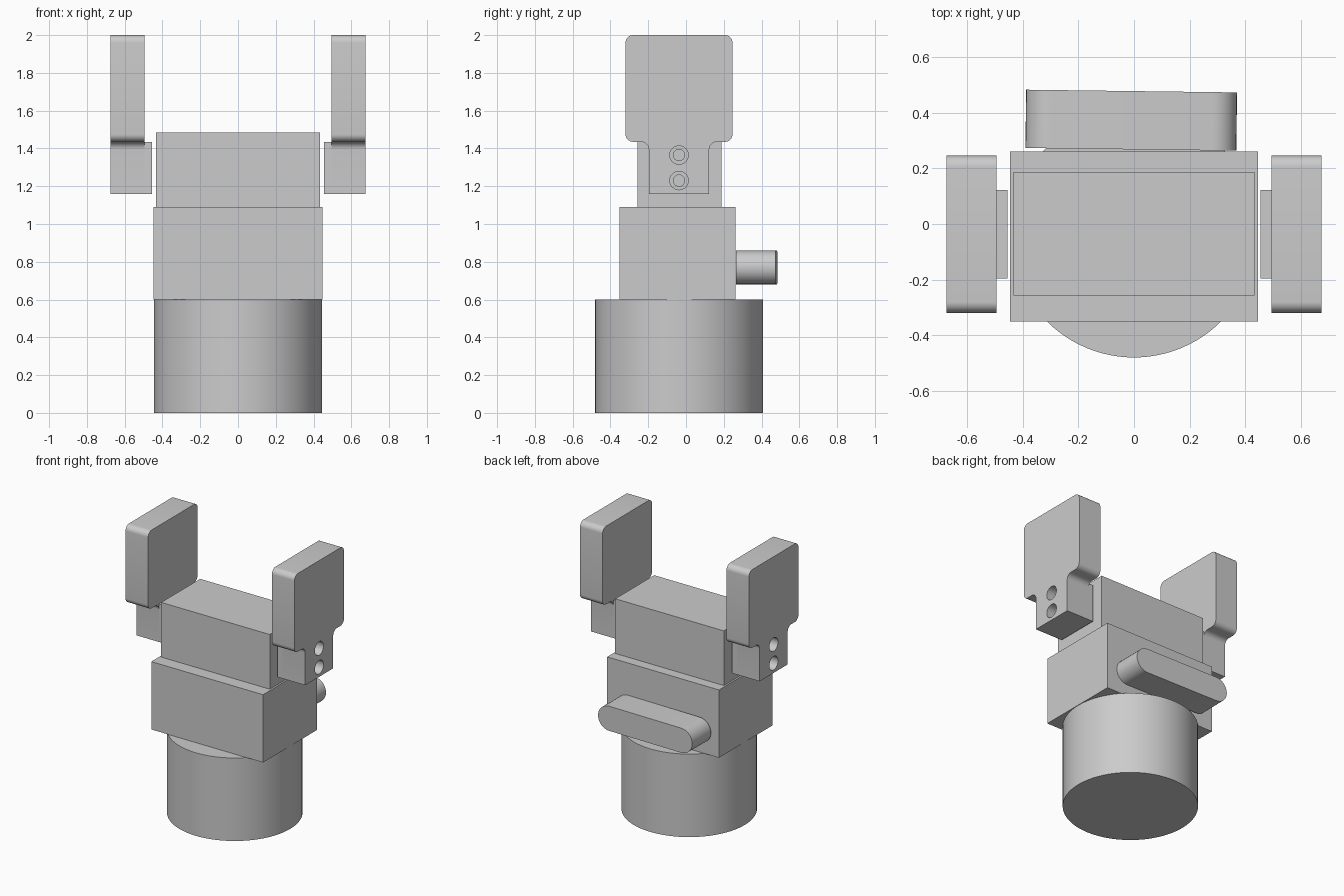
import bpy, bmesh
from math import radians, cos, sin, pi
from mathutils import Vector, Matrix

cube = bpy.data.objects.get("Cube")
if cube:
    bpy.data.objects.remove(cube, do_unlink=True)

grey = bpy.data.materials.new("plain_grey")
grey.use_nodes = True
colour = (0.6, 0.6, 0.6, 1)
grey.diffuse_color = colour
grey.node_tree.nodes["Principled BSDF"].inputs["Base Color"].default_value = colour

MID_Y = -0.037  # shared axis of the base and fingers


def finish(name, bm):
    """Turn a bmesh into a named, coloured object."""
    bmesh.ops.recalc_face_normals(bm, faces=bm.faces)
    mesh = bpy.data.meshes.new(name)
    bm.to_mesh(mesh)
    bm.free()
    mesh.materials.append(grey)
    obj = bpy.data.objects.new(name, mesh)
    bpy.context.collection.objects.link(obj)
    return obj


def select(obj):
    bpy.ops.object.select_all(action='DESELECT')
    obj.select_set(True)
    bpy.context.view_layer.objects.active = obj


def smooth(obj):
    select(obj)
    bpy.ops.object.shade_smooth_by_angle(angle=radians(30))


def box(name, low, high):
    bm = bmesh.new()
    low, high = Vector(low), Vector(high)
    bmesh.ops.create_cube(bm, size=1)
    bmesh.ops.scale(bm, vec=high - low, verts=bm.verts)
    bmesh.ops.translate(bm, vec=(low + high) / 2, verts=bm.verts)
    return finish(name, bm)


def cylinder(name, centre, radius, depth, along_x=False, sides=64):
    bm = bmesh.new()
    bmesh.ops.create_cone(bm, cap_ends=True, segments=sides, radius1=radius,
                          radius2=radius, depth=depth)
    if along_x:
        bmesh.ops.rotate(bm, matrix=Matrix.Rotation(pi / 2, 3, 'Y'), verts=bm.verts)
    bmesh.ops.translate(bm, vec=centre, verts=bm.verts)
    return finish(name, bm)


def prism(name, points, push):
    """Extrude a closed outline of 3D points."""
    bm = bmesh.new()
    face = bm.faces.new([bm.verts.new(p) for p in points])
    out = bmesh.ops.extrude_face_region(bm, geom=[face], use_keep_orig=True)
    moved = [v for v in out["geom"] if isinstance(v, bmesh.types.BMVert)]
    bmesh.ops.translate(bm, vec=push, verts=moved)
    return finish(name, bm)


def arc(u, v, radius, start, end, steps=8):
    angles = [radians(start + (end - start) * i / steps) for i in range(steps + 1)]
    return [(u + radius * cos(a), v + radius * sin(a)) for a in angles]


def drill(obj, cutter):
    mod = obj.modifiers.new("hole", 'BOOLEAN')
    mod.operation = 'DIFFERENCE'
    mod.solver = 'EXACT'
    mod.object = cutter
    select(obj)
    bpy.ops.object.modifier_apply(modifier=mod.name)


# Body
smooth(cylinder("round_base", (0, MID_Y, 0.3), 0.444, 0.6, sides=96))
box("lower_body", (-0.447, -0.352, 0.6), (0.447, 0.262, 1.09))
box("upper_body", (-0.434, -0.257, 1.09), (0.434, 0.188, 1.485))

# Round-ended bar on the back, very slightly turned
half, r = 0.38, 0.089
ends = arc(half - r, 0, r, -90, 90, 16) + arc(r - half, 0, r, 90, 270, 16)
bar = prism("back_bar", [(u, -0.105, v) for u, v in ends], (0, 0.21, 0))
bar.location = (-0.01, 0.374, 0.77)
bar.rotation_euler.z = -0.013
smooth(bar)

# Fingers: wide plate with rounded corners flowing into a narrow stem
wide, stem, r, foot, neck, top = 0.283, 0.16, 0.04, 1.16, 1.435, 2.0
side_line = (arc(wide - r, top - r, r, 90, 0) + arc(wide - r, neck + r, r, 0, -90)
             + arc(stem + r, neck - r, r, 90, 180) + [(stem, foot)])
outline = side_line + [(-u, v) for u, v in reversed(side_line)]

for side, word in ((1, "left"), (-1, "right")):
    inner, outer, pad_face = 0.495 * side, 0.675 * side, 0.455 * side
    plate = prism(word + "_finger", [(inner, MID_Y + u, v) for u, v in outline],
                  (outer - inner, 0, 0))
    pad = box(word + "_finger_pad",
              (min(inner, pad_face), MID_Y - stem, foot),
              (max(inner, pad_face), MID_Y + stem, neck))
    # Stepped bolt holes
    for z in (1.23, 1.365):
        bore = cylinder("bore", (outer, MID_Y, z), 0.049, 0.2, True, 32)
        shaft = cylinder("shaft", (0.55 * side, MID_Y, z), 0.03, 0.4, True, 32)
        drill(plate, bore)
        drill(plate, shaft)
        drill(pad, shaft)
        for cutter in (bore, shaft):
            bpy.data.objects.remove(cutter, do_unlink=True)
    smooth(plate)
    smooth(pad)
